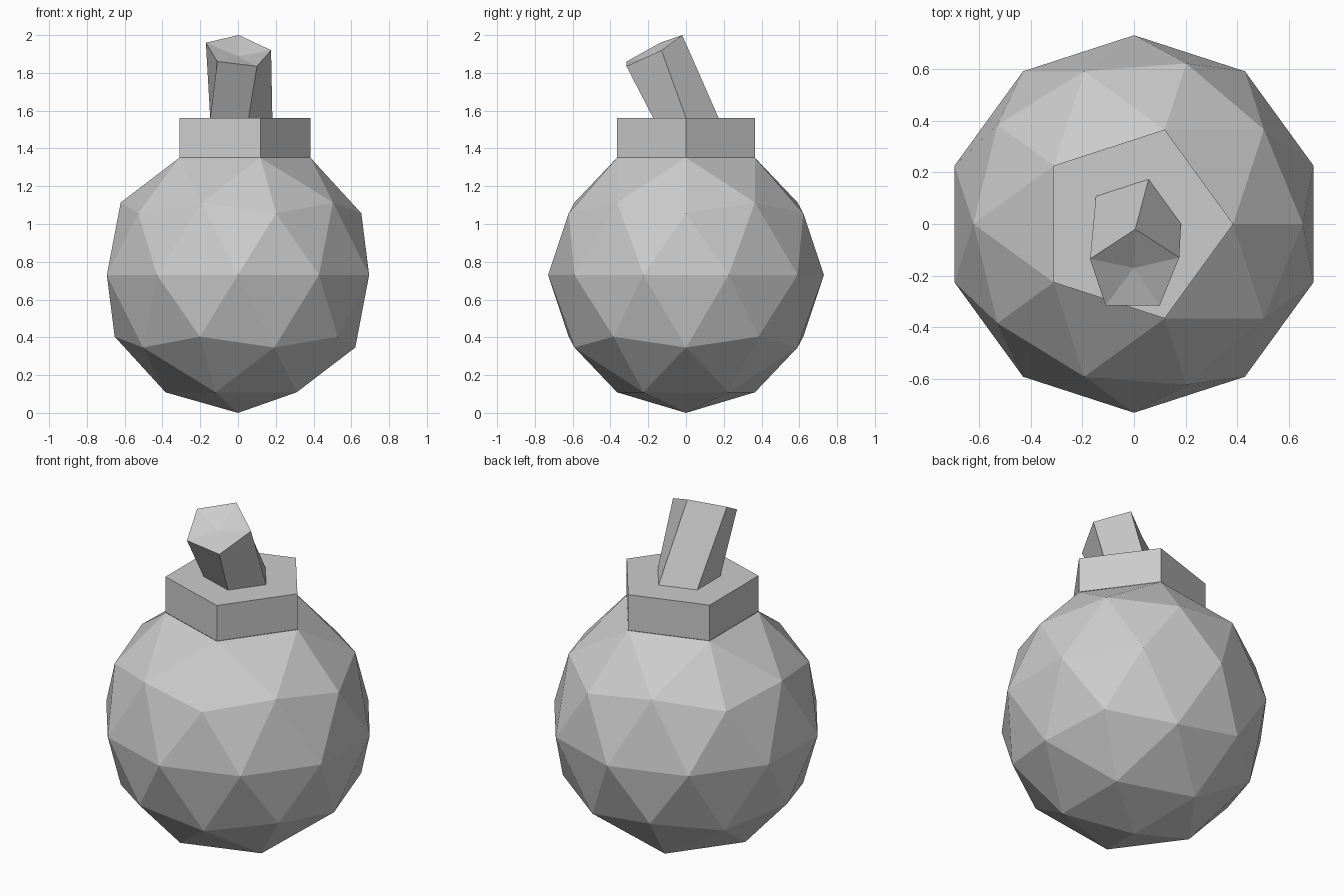
import bpy, bmesh, math
from mathutils import Vector

cube = bpy.data.objects.get("Cube")
if cube:
    bpy.data.objects.remove(cube, do_unlink=True)

RADIUS = 0.73
COLLAR_BOTTOM, COLLAR_TOP = 1.352, 1.56
COLLAR_RADIUS, FUSE_RADIUS = 0.384, 0.182

grey = bpy.data.materials.new("light grey")
grey.use_nodes = True
colour = (0.6, 0.6, 0.6, 1)
grey.diffuse_color = colour
grey.node_tree.nodes["Principled BSDF"].inputs["Base Color"].default_value = colour


def finish(name, bm):
    bmesh.ops.recalc_face_normals(bm, faces=bm.faces)
    mesh = bpy.data.meshes.new(name)
    bm.to_mesh(mesh)
    bm.free()
    mesh.materials.append(grey)
    obj = bpy.data.objects.new(name, mesh)
    bpy.context.collection.objects.link(obj)
    return obj


def pentagon(radius, z):
    turn = math.tau / 5
    return [Vector((radius * math.cos(i * turn), radius * math.sin(i * turn), z))
            for i in range(5)]


def loft(bm, rings):
    """Join successive five-sided rings with quads; return the last ring."""
    loops = [[bm.verts.new(p) for p in ring] for ring in rings]
    for a, b in zip(loops, loops[1:]):
        for i in range(5):
            j = (i + 1) % 5
            bm.faces.new((a[i], a[j], b[j], b[i]))
    return loops[-1]


# Faceted round body, open where the collar sits
bm = bmesh.new()
bmesh.ops.create_icosphere(bm, subdivisions=2, radius=RADIUS)
bmesh.ops.translate(bm, verts=bm.verts, vec=(0, 0, RADIUS))
top = max(bm.verts, key=lambda v: v.co.z)
bmesh.ops.delete(bm, geom=[top], context='VERTS')
finish("body", bm)

# Five-sided collar with a flat rim around the fuse
bm = bmesh.new()
loft(bm, [pentagon(COLLAR_RADIUS, COLLAR_BOTTOM),
          pentagon(COLLAR_RADIUS, COLLAR_TOP),
          pentagon(FUSE_RADIUS, COLLAR_TOP)])
collar = finish("collar", bm)

# Leaning fuse with a slightly dished end
tip = [Vector(p) for p in ((0.175, -0.13, 1.92), (0.005, -0.02, 2.0),
                           (-0.17, -0.135, 1.96), (-0.11, -0.315, 1.86),
                           (0.10, -0.315, 1.835))]
bm = bmesh.new()
end = loft(bm, [pentagon(FUSE_RADIUS, COLLAR_TOP), tip])
middle = sum(tip, Vector()) / 5 + Vector((0, 0.013, -0.027))
hub = bm.verts.new(middle)
for i in range(5):
    bm.faces.new((end[i], end[(i + 1) % 5], hub))
fuse = finish("fuse", bm)

# Open shells: make sure the faces look outward
for obj, outward in ((collar, lambda f: f.normal.z > 0.5),
                     (fuse, lambda f: f.normal.z > 0.7)):
    caps = [f for f in obj.data.polygons if abs(f.normal.z) > 0.7]
    if caps and not outward(caps[0]):
        obj.data.flip_normals()
